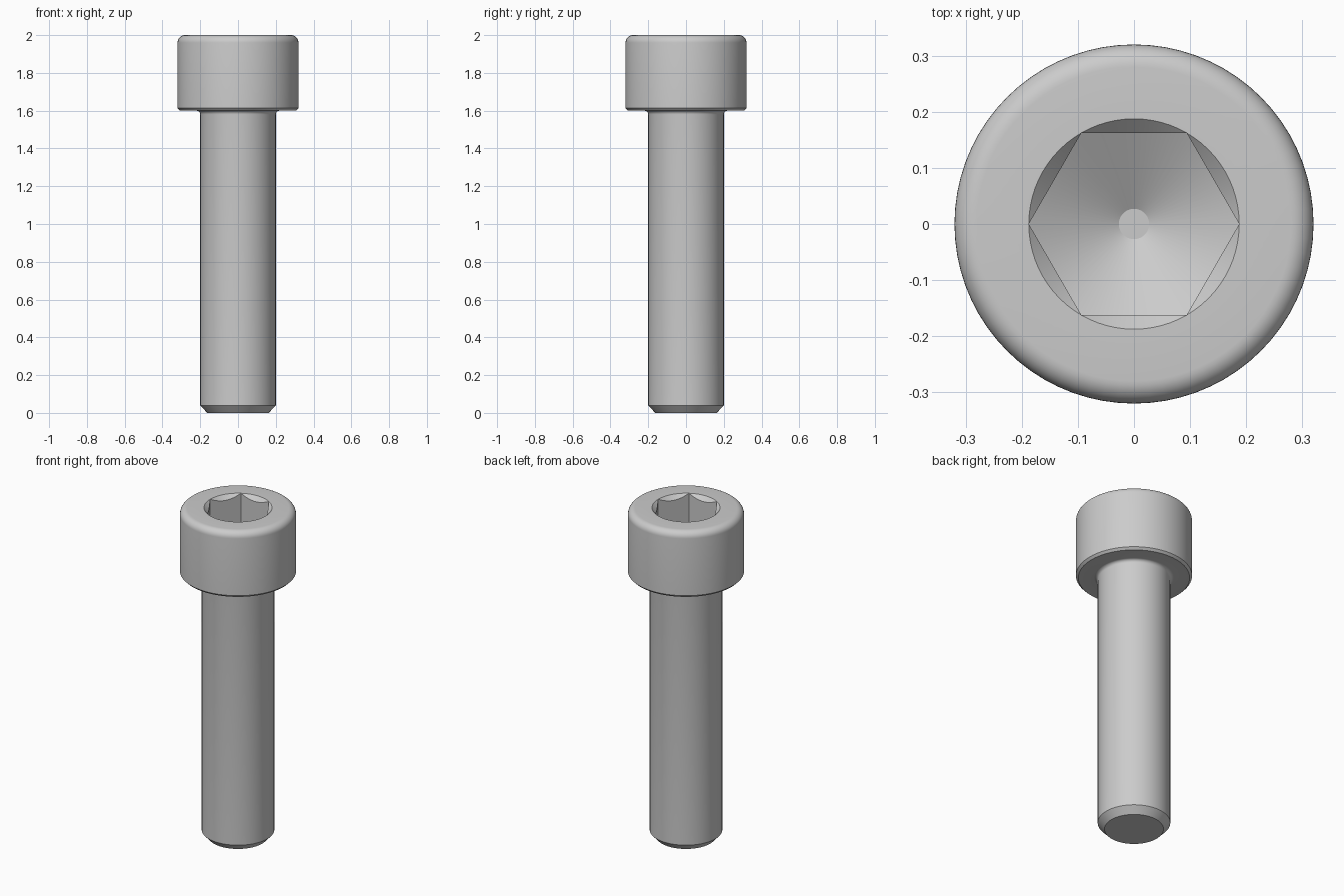
import bpy, bmesh, math

cube = bpy.data.objects.get("Cube")
if cube:
    bpy.data.objects.remove(cube, do_unlink=True)

SEGMENTS = 72
TOP, HEAD_BOTTOM = 2.0, 1.6
HEAD_R, SHANK_R = 0.32, 0.2
HEX_R, TIP_R = 0.1875, 0.027
SOCKET_DEPTH = 0.2

steel = bpy.data.materials.new("steel grey")
steel.use_nodes = True
grey = (0.6, 0.6, 0.6, 1)
steel.diffuse_color = grey
steel.node_tree.nodes["Principled BSDF"].inputs["Base Color"].default_value = grey


def arc(cx, cz, r, start, end, steps=6):
    """Points of a fillet, angles in degrees."""
    angles = [math.radians(start + (end - start) * i / steps) for i in range(steps + 1)]
    return [(cx + r * math.cos(a), cz + r * math.sin(a)) for a in angles]


def hex_radius(angle):
    """Distance from the axis to the hexagon wall."""
    sixth = math.pi / 3
    return HEX_R * math.cos(sixth / 2) / math.cos(angle % sixth - sixth / 2)


def profile(angle):
    # Shank with chamfered end, fillet under the head
    pts = [(0.163, 0), (SHANK_R, 0.04)]
    pts += arc(SHANK_R + 0.02, HEAD_BOTTOM - 0.02, 0.02, 180, 90)
    # Head with small lower chamfer and rounded top edge
    pts += [(HEAD_R - 0.013, HEAD_BOTTOM), (HEAD_R, HEAD_BOTTOM + 0.013)]
    pts += arc(HEAD_R - 0.04, TOP - 0.04, 0.04, 0, 90, 8)
    # Socket: round countersink, hexagonal wall, conical floor
    h = hex_radius(angle)
    slope = math.tan(math.radians(30))
    floor = TOP - SOCKET_DEPTH
    pts += [(HEX_R, TOP), (h, TOP - (HEX_R - h)),
            (h, floor - (HEX_R - h) * slope),
            (TIP_R, floor - (HEX_R - TIP_R) * slope)]
    return pts


# Sweep the profile around the axis
bm = bmesh.new()
columns = []
for i in range(SEGMENTS):
    a = math.tau * i / SEGMENTS
    columns.append([bm.verts.new((r * math.cos(a), r * math.sin(a), z))
                    for r, z in profile(a)])
for i, col in enumerate(columns):
    nxt = columns[(i + 1) % SEGMENTS]
    for j in range(len(col) - 1):
        bm.faces.new((col[j], nxt[j], nxt[j + 1], col[j + 1]))

# Close the shank end and the socket floor
bm.faces.new([c[0] for c in reversed(columns)])
bm.faces.new([c[-1] for c in columns])
bmesh.ops.remove_doubles(bm, verts=bm.verts, dist=1e-5)
bmesh.ops.recalc_face_normals(bm, faces=bm.faces)

mesh = bpy.data.meshes.new("socket_head_screw")
bm.to_mesh(mesh)
bm.free()
mesh.materials.append(steel)
screw = bpy.data.objects.new("socket_head_screw", mesh)
bpy.context.collection.objects.link(screw)
bpy.ops.object.select_all(action='DESELECT')
screw.select_set(True)
bpy.context.view_layer.objects.active = screw
bpy.ops.object.shade_smooth_by_angle(angle=math.radians(25))
